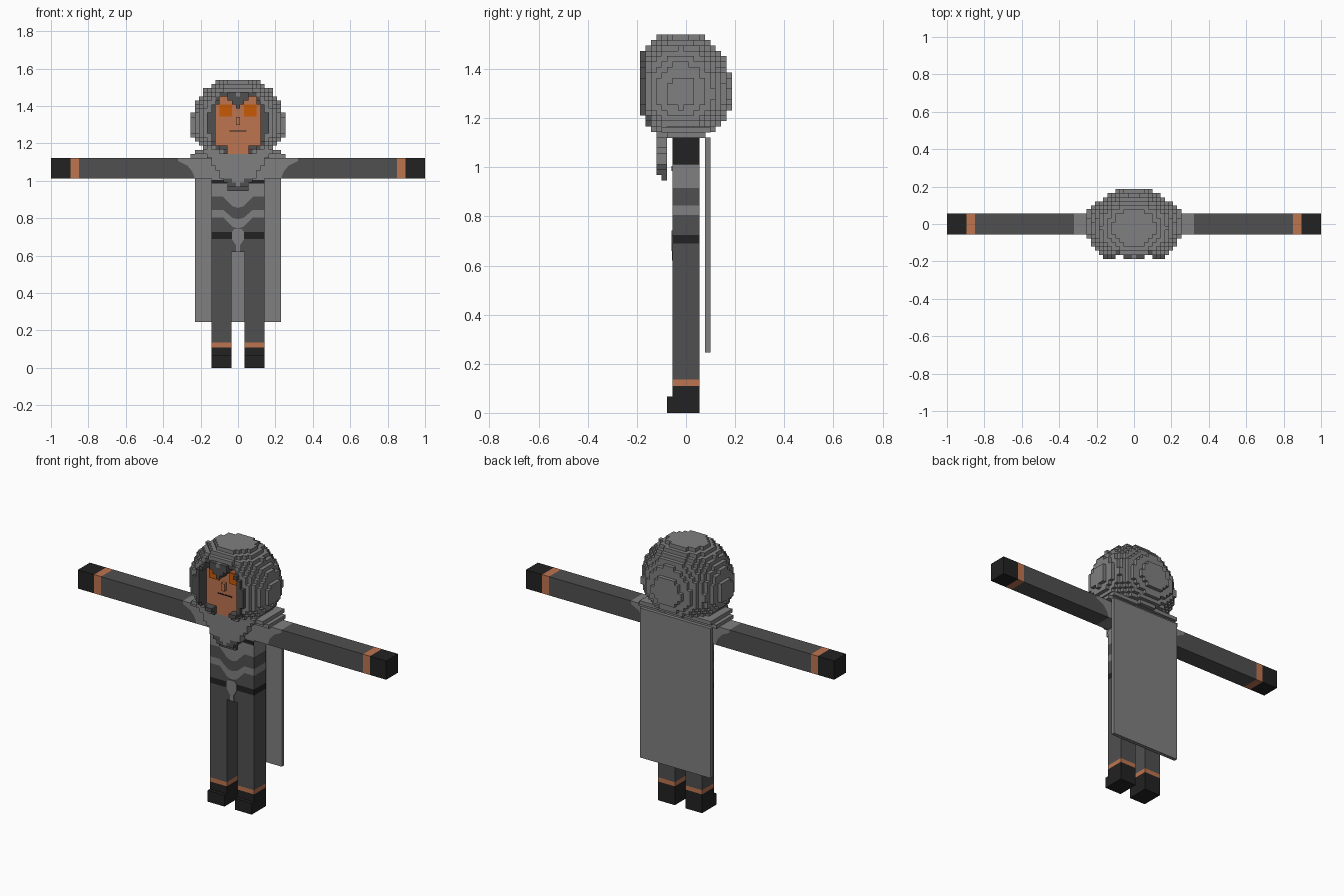
import bpy
import bmesh
from mathutils import Vector

cube = bpy.data.objects.get("Cube")
if cube:
    bpy.data.objects.remove(cube, do_unlink=True)

V = 0.022       # voxel edge
BASE = 1.122    # underside of the hood


def material(name, colour):
    m = bpy.data.materials.new(name)
    m.use_nodes = True
    rgba = (*colour, 1.0)
    m.diffuse_color = rgba
    m.node_tree.nodes["Principled BSDF"].inputs["Base Color"].default_value = rgba
    return m


light = material("light grey cloth", (0.215, 0.215, 0.215))
dark = material("dark grey cloth", (0.08, 0.08, 0.08))
black = material("black leather", (0.016, 0.016, 0.016))
skin = material("skin", (0.51, 0.175, 0.08))
amber = material("amber eyes", (0.58, 0.10, 0.002))


def finish(name, bm, mats):
    bmesh.ops.recalc_face_normals(bm, faces=bm.faces)
    mesh = bpy.data.meshes.new(name)
    bm.to_mesh(mesh)
    bm.free()
    for m in mats:
        mesh.materials.append(m)
    obj = bpy.data.objects.new(name, mesh)
    bpy.context.collection.objects.link(obj)
    return obj


def prism(name, outline, y0, y1, mat):
    """Extrude an x-z outline along y."""
    bm = bmesh.new()
    face = bm.faces.new([bm.verts.new((x, y0, z)) for x, z in outline])
    out = bmesh.ops.extrude_face_region(bm, geom=[face])
    moved = [g for g in out["geom"] if isinstance(g, bmesh.types.BMVert)]
    bmesh.ops.translate(bm, verts=moved, vec=(0, y1 - y0, 0))
    return finish(name, bm, [mat])


def box(name, x0, x1, y0, y1, z0, z1, mat):
    return prism(name, [(x0, z0), (x1, z0), (x1, z1), (x0, z1)], y0, y1, mat)


def pair(build, name, *args):
    """Build a part on the left (+x) and its mirror image on the right."""
    for side, label in ((1, "left_"), (-1, "right_")):
        obj = build(label + name, *args)
        if side < 0:
            for v in obj.data.vertices:
                v.co.x = -v.co.x
            obj.data.flip_normals()


def voxels(name, cells, mats):
    """Skin a dictionary of cells (i, j, k) -> material with exposed faces only."""
    bm = bmesh.new()
    verts = {}
    for cell, mat in cells.items():
        c = Vector(cell)
        for axis in range(3):
            for sign in (-1, 1):
                n = [0, 0, 0]
                n[axis] = sign
                if tuple(a + b for a, b in zip(cell, n)) in cells:
                    continue
                loop = []
                for u, w in ((-1, -1), (1, -1), (1, 1), (-1, 1)):
                    d = [u, u, w]
                    d[axis] = sign
                    d[(axis + 1) % 3], d[(axis + 2) % 3] = u, w
                    p = c * 2 + Vector(d)
                    key = tuple(int(q) for q in p)
                    if key not in verts:
                        verts[key] = bm.verts.new(
                            (p.x * V / 2, p.y * V / 2, BASE + (p.z + 1) * V / 2))
                    loop.append(verts[key])
                if sign < 0:
                    loop.reverse()
                bm.faces.new(loop).material_index = mats.index(mat)
    mesh = bpy.data.meshes.new(name)
    bm.to_mesh(mesh)
    bm.free()
    for m in mats:
        mesh.materials.append(m)
    obj = bpy.data.objects.new(name, mesh)
    bpy.context.collection.objects.link(obj)


# Hood with the face set back in its opening
arch = [11, 12, 13, 14, 14, 12]


def opening(i, k):
    i = abs(i)
    return i <= 5 and (1 if i <= 2 else 3) <= k <= arch[i]


def near_opening(i, k, reach):
    return any(opening(i + a, k + b) for a in range(-2, 3) for b in range(-2, 3)
               if a * a + b * b <= reach)


hood = {}
for i in range(-11, 12):
    for j in range(-8, 9):
        for k in range(19):
            dz = BASE + (k + 0.5) * V - 1.298
            rz = 0.262 if dz > 0 else 0.19
            if (i * V / 0.253) ** 2 + ((j * V + 0.02) / 0.21) ** 2 + (dz / rz) ** 2 > 1:
                continue
            if j <= -6 and opening(i, k):
                continue
            mat = light
            if j == -8 and near_opening(i, k, 5) or j <= -6 and near_opening(i, k, 1):
                mat = dark
            elif j == -5 and opening(i, k):
                mat = skin
            hood[i, j, k] = mat
voxels("hood_and_face", hood, [light, dark, skin])

# Facial features
FACE = -5.5 * V
pair(box, "eye", 0.033, 0.10, FACE - 0.006, FACE, 1.345, 1.408, amber)
box("nose", -0.011, 0.011, FACE - V, FACE, 1.298, 1.342, skin)
box("mouth", -0.046, 0.046, FACE - 0.003, FACE, 1.264, 1.27, black)

# Cowl around the neck
box("cowl_lower", -0.253, 0.253, -0.077, 0.08, 1.12, 1.142, light)
box("cowl_upper", -0.231, 0.231, -0.099, 0.099, 1.142, 1.164, light)

# Pointed scarf hanging over the chest, trimmed at its tip
scarf = {}
for k in range(-8, 2):
    half = round(1.5 + 0.71 * (k + 8))
    for i in range(-half, half + 1):
        for j in (-5, -4):
            if k == -8 and j == -5:
                continue
            trim = k <= -6 and (abs(i) >= half - 1 or k == -8)
            scarf[i, j, k] = dark if trim else light
voxels("scarf", scarf, [light, dark])

# Torso: stacked bands whose edges dip toward the middle
W, D = 0.143, 0.055
wave = [(-W, 0), (-0.08, 0), (-0.03, 0.85), (0, 1), (0.03, 0.85), (0.08, 0), (W, 0)]


def edge(z, dip):
    return [(x, z - dip * s) for x, s in wave]


edges = [(1.12, 0), (0.915, 0.06), (0.845, 0.05), (0.805, 0.06), (0.725, 0),
         (0.69, 0), (0.62, 0)]
bands = [("chest", light), ("upper_stripe", dark), ("middle_stripe", light),
         ("waist", dark), ("belt", black), ("hips", dark)]
for (name, mat), top, low in zip(bands, edges, edges[1:]):
    prism(name, edge(*low) + edge(*top)[::-1], -D, D, mat)
pair(box, "chest_line", 0.06, W, -D - 0.004, -D, 0.985, 1.005, black)
prism("buckle", [(-0.015, 0.66), (0.015, 0.66), (0.033, 0.69), (0.033, 0.725),
                 (0.02, 0.742), (-0.02, 0.742), (-0.033, 0.725), (-0.033, 0.69)],
      -D - 0.005, -D, light)
box("buckle_tail", -0.012, 0.012, -D - 0.003, -D, 0.62, 0.665, light)

# Arms with slanted shoulder patches, wrists and gloves
A0, A1 = 1.012, 1.122
slant = [(0.23, A0), (0.245, 1.05), (0.27, 1.08), (0.32, 1.105), (0.32, A1)]
pair(prism, "shoulder", [(W, A0)] + slant + [(W, A1)], -D, D, light)
pair(prism, "sleeve", slant + [(0.85, A1), (0.85, A0)], -D, D, dark)
pair(box, "wrist", 0.85, 0.895, -D, D, A0, A1, skin)
pair(box, "glove", 0.895, 1.0, -D, D, A0, A1, black)

# Legs, ankles and shoes
L0 = 0.034
pair(box, "leg", L0, W, -D, D, 0.135, 0.62, dark)
pair(box, "ankle", L0, W, -D, D, 0.11, 0.135, skin)
pair(box, "shoe", L0, W, -D, D, 0, 0.11, black)
pair(box, "toe", L0, W, -0.077, -D, 0, 0.066, black)

# Cape hanging behind the back
box("cape", -0.23, 0.23, 0.078, 0.1, 0.245, 1.122, light)
